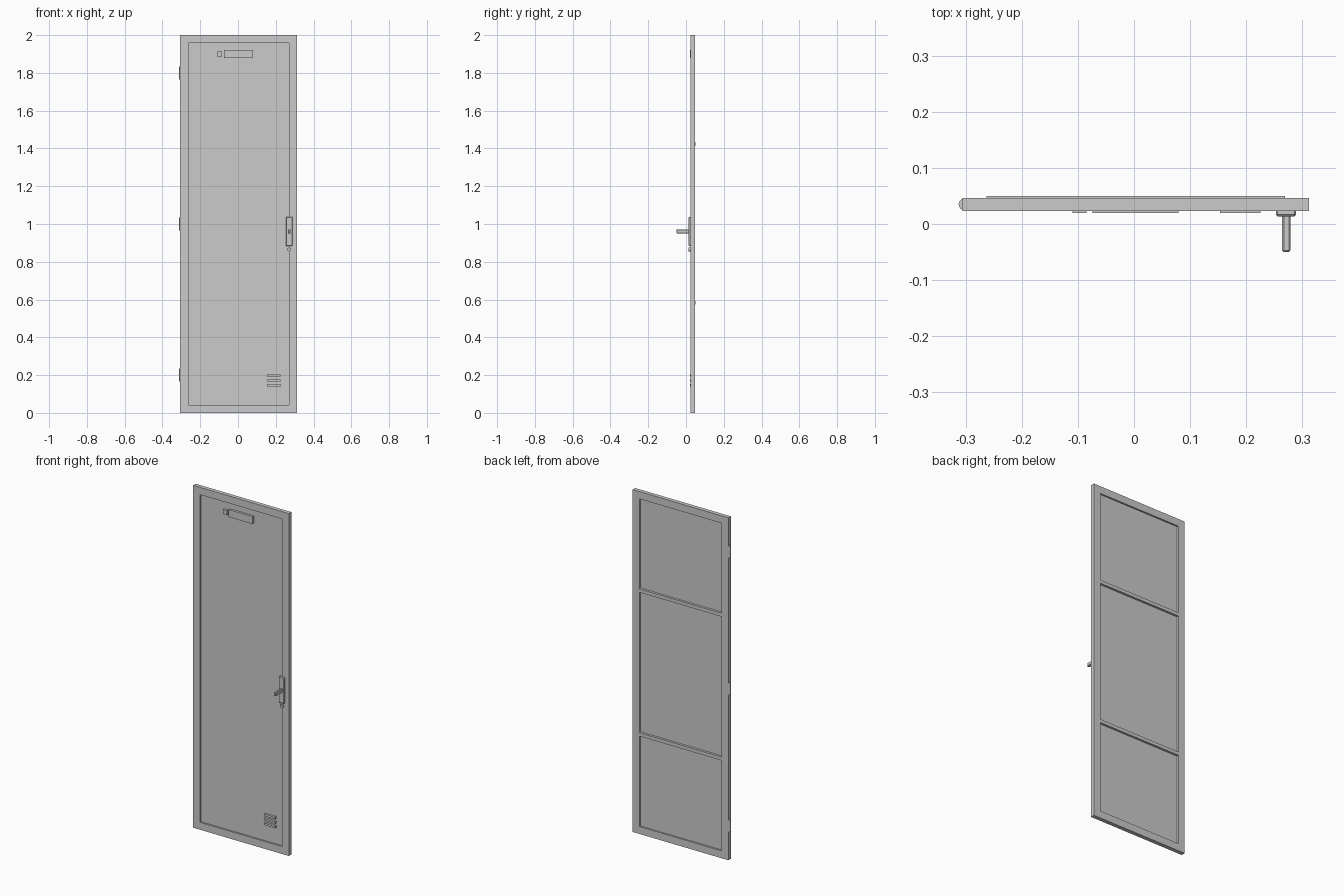
import bpy, bmesh
from mathutils import Matrix

if "Cube" in bpy.data.objects:
    bpy.data.objects.remove(bpy.data.objects["Cube"])


def make_object(name, bm):
    bmesh.ops.recalc_face_normals(bm, faces=bm.faces)
    mesh = bpy.data.meshes.new(name)
    bm.to_mesh(mesh)
    bm.free()
    obj = bpy.data.objects.new(name, mesh)
    bpy.context.collection.objects.link(obj)
    return obj


def box(name, x, y, z, bevel=0):
    """Box from (min, max) ranges, with an optional chamfer."""
    bm = bmesh.new()
    bmesh.ops.create_cube(bm, size=1)
    for v in bm.verts:
        v.co = [r[0] + (c + 0.5) * (r[1] - r[0]) for c, r in zip(v.co, (x, y, z))]
    obj = make_object(name, bm)
    if bevel:
        mod = obj.modifiers.new("chamfer", 'BEVEL')
        mod.width = bevel
        mod.segments = 1
    return obj


def cylinder(name, centre, radius, depth, axis='Z', sides=24):
    bm = bmesh.new()
    rot = Matrix.Rotation(1.5707963, 4, 'X') if axis == 'Y' else Matrix()
    bmesh.ops.create_cone(bm, cap_ends=True, segments=sides, radius1=radius,
                          radius2=radius, depth=depth,
                          matrix=Matrix.Translation(centre) @ rot)
    obj = make_object(name, bm)
    bpy.ops.object.select_all(action='DESELECT')
    bpy.context.view_layer.objects.active = obj
    obj.select_set(True)
    bpy.ops.object.shade_smooth_by_angle()
    return obj


LEFT, RIGHT = -0.306, 0.312
FRAME_Y = (0.023, 0.0465)
RAIL = 0.043

# Outer frame: full-width rails with stiles between them
box("bottom_rail", (LEFT, RIGHT), FRAME_Y, (0, RAIL))
box("top_rail", (LEFT, RIGHT), FRAME_Y, (2 - RAIL, 2))
box("left_stile", (LEFT, LEFT + RAIL), FRAME_Y, (RAIL, 2 - RAIL))
box("right_stile", (RIGHT - RAIL, RIGHT), FRAME_Y, (RAIL, 2 - RAIL))

# Thin recessed panel
box("door_panel", (LEFT + RAIL, RIGHT - RAIL), (0.033, 0.037), (RAIL, 2 - RAIL))

# Stiffening ribs on the back
for i, z in enumerate((0.583, 1.423)):
    box(f"back_rib_{i + 1}", (LEFT + RAIL, RIGHT - RAIL), (0.036, 0.05),
        (z - 0.01, z + 0.01))

# Hinge barrels on the left edge
for i, z in enumerate((0.2, 1.0, 1.8)):
    cylinder(f"hinge_{i + 1}", (-0.302, 0.035, z), 0.0105, 0.07)

# Blank plate holder and small square tag near the top
box("plate_holder", (-0.074, 0.079), (0.02, 0.034), (1.878, 1.921))
box("square_tag", (-0.11, -0.085), (0.02, 0.034), (1.887, 1.912))

# Vent slats near the bottom
for i in range(3):
    z = 0.146 + 0.026 * i
    box(f"vent_slat_{i + 1}", (0.153, 0.225), (0.02, 0.034), (z - 0.006, z + 0.006))

# Handle: back plate, lever and lock below
box("handle_plate", (0.253, 0.289), (0.0135, 0.034), (0.884, 1.037), 0.003)
box("handle_lever", (0.264, 0.279), (-0.05, 0.016), (0.95, 0.972), 0.003)
cylinder("lock", (0.27, 0.0235, 0.865), 0.01, 0.019, 'Y')
